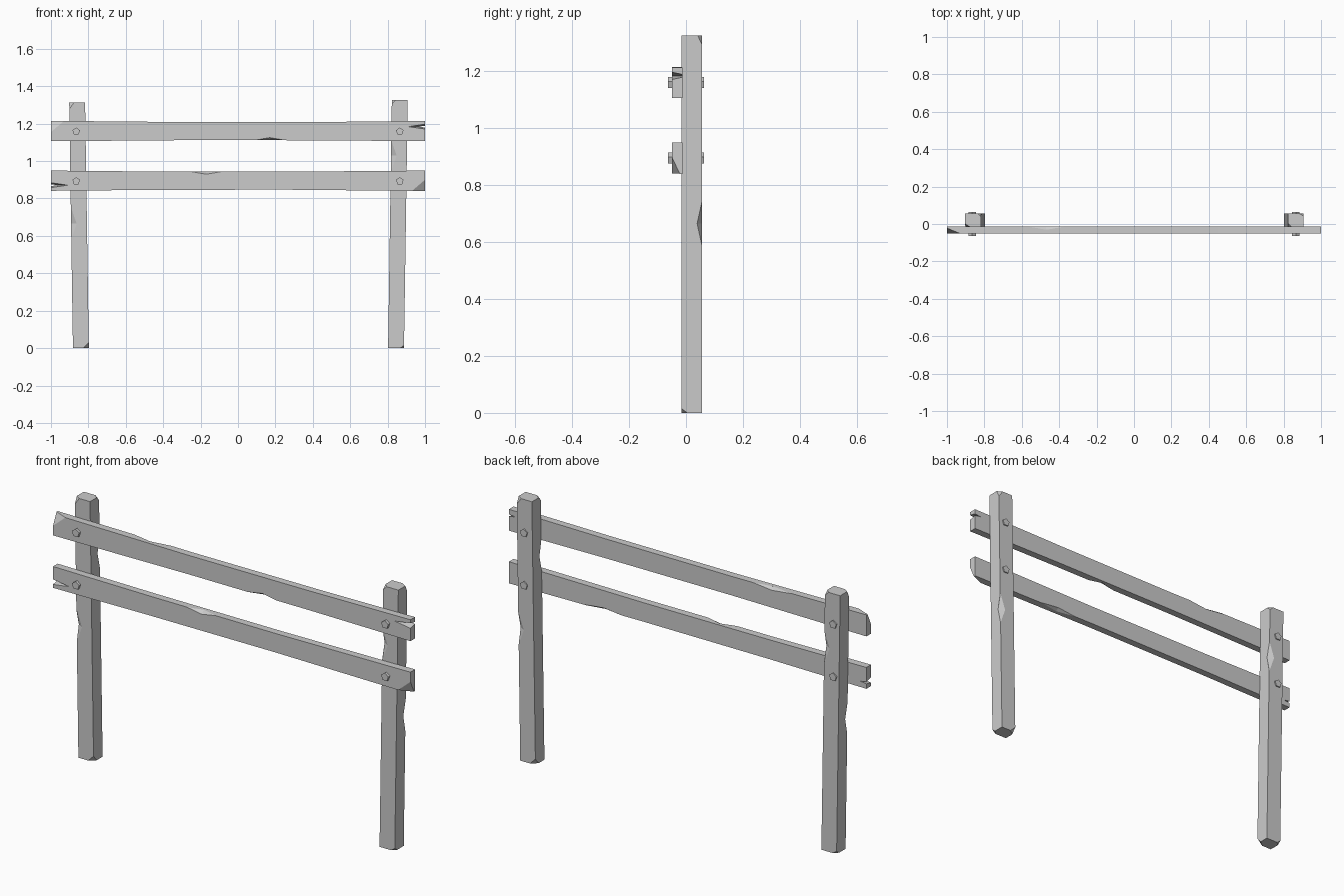
import bpy, bmesh, math
from mathutils import Matrix, Vector

if "Cube" in bpy.data.objects:
    bpy.data.objects.remove(bpy.data.objects["Cube"])


def make_object(name, bm):
    bmesh.ops.recalc_face_normals(bm, faces=bm.faces)
    mesh = bpy.data.meshes.new(name)
    bm.to_mesh(mesh)
    bm.free()
    ob = bpy.data.objects.new(name, mesh)
    bpy.context.collection.objects.link(ob)
    return ob


def loft(name, sections):
    """Skin a closed bar through rings of four points."""
    bm = bmesh.new()
    rings = [[bm.verts.new(p) for p in s] for s in sections]
    for a, b in zip(rings, rings[1:]):
        for i in range(4):
            j = (i + 1) % 4
            bm.faces.new((a[i], a[j], b[j], b[i]))
    bm.faces.new(rings[0])
    bm.faces.new(rings[-1])
    return make_object(name, bm)


def chip(ob, cuts):
    """Carve octahedral nicks, each given as (centre, radii)."""
    bm = bmesh.new()
    for c, r in cuts:
        tips = []
        for axis in range(3):
            for s in (-1, 1):
                p = Vector(c)
                p[axis] += s * r[axis]
                tips.append(bm.verts.new(p))
        for x in (0, 1):
            for y in (2, 3):
                for z in (4, 5):
                    bm.faces.new((tips[x], tips[y], tips[z]))
    cutter = make_object("cutter", bm)
    cutter.hide_render = True
    mod = ob.modifiers.new("chips", 'BOOLEAN')
    mod.operation = 'DIFFERENCE'
    mod.solver = 'EXACT'
    mod.object = cutter
    dg = bpy.context.evaluated_depsgraph_get()
    mesh = bpy.data.meshes.new_from_object(ob.evaluated_get(dg))
    ob.modifiers.clear()
    ob.data = mesh
    bpy.data.objects.remove(cutter)


# Leaning posts: the right one is the left one turned half round
W, D, LEAN = 0.0425, 0.036, 0.02


def post(name, x, h, turn):
    def edge(sx, sy, z):
        return (sx * W - LEAN * z / h, sy * D, z)
    ob = loft(name, [[edge(sx, sy, z) for sx, sy in ((-1, -1), (1, -1), (1, 1), (-1, 1))]
                     for z in (0, h)])
    chip(ob, [
        (edge(-1, -1, 0.665), (0.03, 0.018, 0.085)),
        (edge(1, 1, 1.03), (0.03, 0.018, 0.085)),
        (edge(-1, -1, h), (0.025, 0.016, 0.035)),
        (edge(1, 1, h), (0.02, 0.02, 0.02)),
        (edge(1, -1, 0), (0.03, 0.025, 0.03)),
        (edge(-1, 1, 0), (0.02, 0.02, 0.015)),
    ])
    ob.location = (x, 0.021, 0)
    ob.rotation_euler.z = turn


post("left_post", -0.84, 1.312, 0)
post("right_post", 0.845, 1.326, math.pi)

# Weathered rails: the lower one is the upper one turned end for end
T = 0.0185
PROFILE = [(-1, -0.054, 0.055), (-0.25, -0.048, 0.048), (0.45, -0.049, 0.049), (1, -0.054, 0.054)]


def rail(name, z, turn):
    ob = loft(name, [[(x, -T, lo), (x, T, lo), (x, T, hi), (x, -T, hi)]
                     for x, lo, hi in PROFILE])
    chip(ob, [
        ((0.17, -T, -0.0485), (0.08, 0.022, 0.014)),
        ((-0.47, T, 0.0498), (0.11, 0.018, 0.012)),
        ((-1, -T, 0.055), (0.07, 0.028, 0.06)),
        ((1, -T, 0.024), (0.09, 0.06, 0.013)),
    ])
    ob.location = (0, -0.0315, z)
    ob.rotation_euler.y = turn


rail("upper_rail", 1.16, 0)
rail("lower_rail", 0.895, math.pi)

# Through bolts
for side, x in (("left", -0.865), ("right", 0.865)):
    for level, z in (("upper", 1.158), ("lower", 0.893)):
        bm = bmesh.new()
        bmesh.ops.create_cone(bm, cap_ends=True, segments=5, radius1=0.021, radius2=0.021,
                              depth=0.126, matrix=Matrix.Rotation(math.pi / 2, 4, 'X'))
        make_object(f"{side}_{level}_bolt", bm).location = (x, 0, z)
